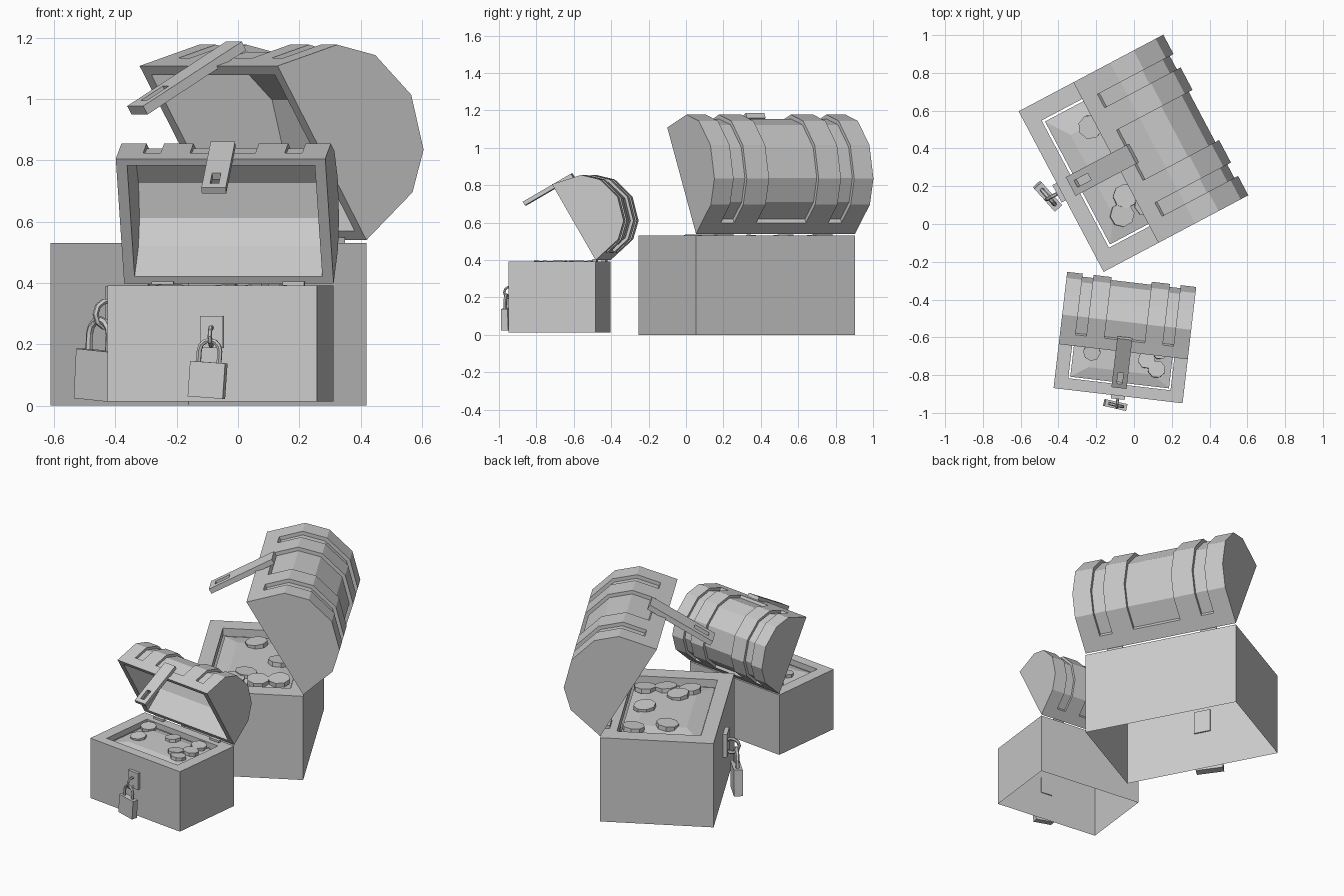
import bpy, bmesh, math
from mathutils import Matrix, Vector

if "Cube" in bpy.data.objects:
    bpy.data.objects.remove(bpy.data.objects["Cube"])

GREY = bpy.data.materials.new("plain_grey")
GREY.diffuse_color = (0.6, 0.6, 0.6, 1)
GREY.use_nodes = True
GREY.node_tree.nodes["Principled BSDF"].inputs["Base Color"].default_value = GREY.diffuse_color

W, D, H = 0.962, 0.656, 0.53      # chest width, depth, body height
OPEN = math.radians(60)           # lid opening angle


def finish(bm, name, mat, fix=True):
    bmesh.ops.remove_doubles(bm, verts=bm.verts, dist=1e-5)
    if fix:
        bmesh.ops.recalc_face_normals(bm, faces=bm.faces)
    bm.transform(mat)
    me = bpy.data.meshes.new(name)
    bm.to_mesh(me)
    bm.free()
    me.materials.append(GREY)
    ob = bpy.data.objects.new(name, me)
    bpy.context.collection.objects.link(ob)
    return ob


def face(bm, pts):
    return bm.faces.new([bm.verts.new(p) for p in pts])


def rect(hx, hy, z):
    return [(-hx, -hy, z), (hx, -hy, z), (hx, hy, z), (-hx, hy, z)]


def skin(bm, a, b, closed=True):
    n = len(a)
    for i in range(n if closed else n - 1):
        j = (i + 1) % n
        pts = []
        for p in (a[i], a[j], b[j], b[i]):
            if all((Vector(p) - Vector(q)).length > 1e-5 for q in pts):
                pts.append(p)
        if len(pts) > 2:
            face(bm, pts)


def box(bm, lo, hi):
    c = [(l + h) / 2 for l, h in zip(lo, hi)]
    s = [h - l for l, h in zip(lo, hi)]
    bmesh.ops.create_cube(bm, size=1, matrix=Matrix.Translation(c) @ Matrix.Diagonal((*s, 1)))


def tube(bm, path, normal, r, closed, sides=6):
    path, n = [Vector(p) for p in path], Vector(normal)
    m, rings = len(path), []
    for i, p in enumerate(path):
        a = path[(i - 1) % m] if closed or i else p
        b = path[(i + 1) % m] if closed or i < m - 1 else p
        side = n.cross((b - a).normalized())
        rings.append([p + r * (math.cos(k * math.tau / sides) * n + math.sin(k * math.tau / sides) * side)
                      for k in range(sides)])
    for i in range(m if closed else m - 1):
        skin(bm, rings[i], rings[(i + 1) % m])


# lid section, u from the hinge to the front, v up from the rim
HALF = [(0, 0), (0.019, 0.085), (0.019, 0.085), (0.05, 0.225), (0.15, 0.33)]
RAISED = HALF + [(0.328, 0.38)] + [(D - u, v) for u, v in reversed(HALF)]
SUNK = [(u, v) if i in (0, 1, 9, 10) else
        (0.328 + (u - 0.328) * 0.925, 0.09 + (v - 0.09) * 0.925) for i, (u, v) in enumerate(RAISED)]
IN_HALF = [(0.035, 0), (0.08, 0.2), (0.17, 0.3)]
INNER = IN_HALF + [(0.328, 0.345)] + [(D - u, v) for u, v in reversed(IN_HALF)]


def lid(name, mat):
    bm = bmesh.new()
    at = lambda x, prof: [(x, u, v) for u, v in prof]
    edges = [-W / 2, -0.365, -0.285, -0.15, 0.15, 0.285, 0.365, W / 2]
    profs = [RAISED, SUNK] * 3 + [RAISED]
    for i, prof in enumerate(profs):
        skin(bm, at(edges[i], prof), at(edges[i + 1], prof), False)
        if i < 6:
            skin(bm, at(edges[i + 1], prof), at(edges[i + 1], profs[i + 1]), False)
    # end walls, hollow and rim
    xi = W / 2 - 0.05
    outline = [p for i, p in enumerate(RAISED) if i not in (2, 8)]
    for s in (-1, 1):
        face(bm, at(s * W / 2, outline))
        face(bm, at(s * xi, INNER))
    skin(bm, at(-xi, INNER), at(xi, INNER), False)
    ring = lambda x, a: [(-x, a, 0), (x, a, 0), (x, D - a, 0), (-x, D - a, 0)]
    skin(bm, ring(W / 2, 0), ring(xi, 0.035))
    finish(bm, name + "_lid", mat)
    # slotted hasp strap hanging from the lid front
    bm = bmesh.new()
    a, b = D - 0.01, D + 0.022
    for lo, hi in (((-0.056, a, -0.17), (0.056, b, 0.12)), ((-0.056, a, -0.30), (0.056, b, -0.265)),
                   ((-0.056, a, -0.265), (-0.02, b, -0.17)), ((0.02, a, -0.265), (0.056, b, -0.17))):
        box(bm, lo, hi)
    finish(bm, name + "_hasp_strap", mat)


def padlock(name, mat, yaw):
    out = -D / 2 - 0.072
    turn = (mat @ Matrix.Translation((0, out, 0.28)) @ Matrix.Rotation(yaw, 4, 'Z')
            @ Matrix.Rotation(math.radians(4), 4, 'Y'))
    bm = bmesh.new()
    box(bm, (-0.082, -0.026, -0.262), (0.082, 0.026, -0.1))
    finish(bm, name + "_padlock_body", turn)
    bm = bmesh.new()
    arc = [(0.048 * math.cos(k * math.pi / 6), 0, -0.048 + 0.048 * math.sin(k * math.pi / 6)) for k in range(7)]
    tube(bm, [(0.048, 0, -0.11)] + arc + [(-0.048, 0, -0.11)], (0, 1, 0), 0.012, False)
    finish(bm, name + "_padlock_shackle", turn)


def chest(name, x, y, z, angle, scale, yaw):
    mat = (Matrix.Translation((x, y, z)) @ Matrix.Rotation(math.radians(angle), 4, 'Z')
           @ Matrix.Scale(scale, 4))
    # body: open bottom, flat rim, short inner walls
    bm = bmesh.new()
    hx, hy = W / 2 - 0.1, D / 2 - 0.085
    loops = [rect(W / 2, D / 2, 0), rect(W / 2, D / 2, H), rect(hx, hy, H), rect(hx, hy, H - 0.05)]
    for a, b in zip(loops, loops[1:]):
        skin(bm, a, b)
    finish(bm, name + "_body", mat)
    # heaped treasure surface with a thin gap to the walls
    bm = bmesh.new()
    low, top = rect(hx - 0.013, hy - 0.013, H - 0.045), rect(hx - 0.14, hy - 0.1, H - 0.02)
    skin(bm, low, top)
    face(bm, top)
    finish(bm, name + "_treasure", mat)
    # coins
    bm = bmesh.new()
    for i, (cx, cy) in enumerate([(-0.23, -0.03), (-0.29, 0.16), (0.25, 0.16), (0.27, 0.04),
                                  (0.26, -0.1), (0.18, -0.04), (0.0, 0.13)]):
        m = (Matrix.Translation((cx, cy, H - 0.013)) @ Matrix.Rotation(0.7 * i, 4, 'Z')
             @ Matrix.Rotation(0.1, 4, 'X'))
        bmesh.ops.create_cone(bm, cap_ends=True, segments=8, radius1=0.065, radius2=0.065,
                              depth=0.028, matrix=m)
    finish(bm, name + "_coins", mat)
    # lock plate and staple ring
    bm = bmesh.new()
    box(bm, (-0.052, -D / 2 - 0.025, 0.245), (0.052, -D / 2 + 0.008, 0.39))
    finish(bm, name + "_lock_plate", mat)
    bm = bmesh.new()
    ring = [(0, -D / 2 - 0.045 + 0.044 * math.cos(k * math.tau / 10),
             0.298 + 0.044 * math.sin(k * math.tau / 10)) for k in range(10)]
    tube(bm, ring, (1, 0, 0), 0.01, True)
    finish(bm, name + "_staple_ring", mat)
    # hinges
    bm = bmesh.new()
    for s in (-0.3, 0.3):
        box(bm, (s - 0.05, D / 2 - 0.04, H - 0.005), (s + 0.05, D / 2 - 0.01, H + 0.018))
    finish(bm, name + "_hinges", mat)
    # opened lid: columns are the x, u and v directions
    c, s = math.cos(OPEN), math.sin(OPEN)
    lid(name, mat @ Matrix(((-1, 0, 0, 0), (0, -c, s, D / 2), (0, s, c, H + 0.01), (0, 0, 0, 1))))
    padlock(name, mat, math.radians(yaw))


chest("large_chest", -0.096, 0.325, 0, -62.1, 1.0, 14)
chest("small_chest", -0.057, -0.676, 0.013, -6.7, 0.715, -6)
